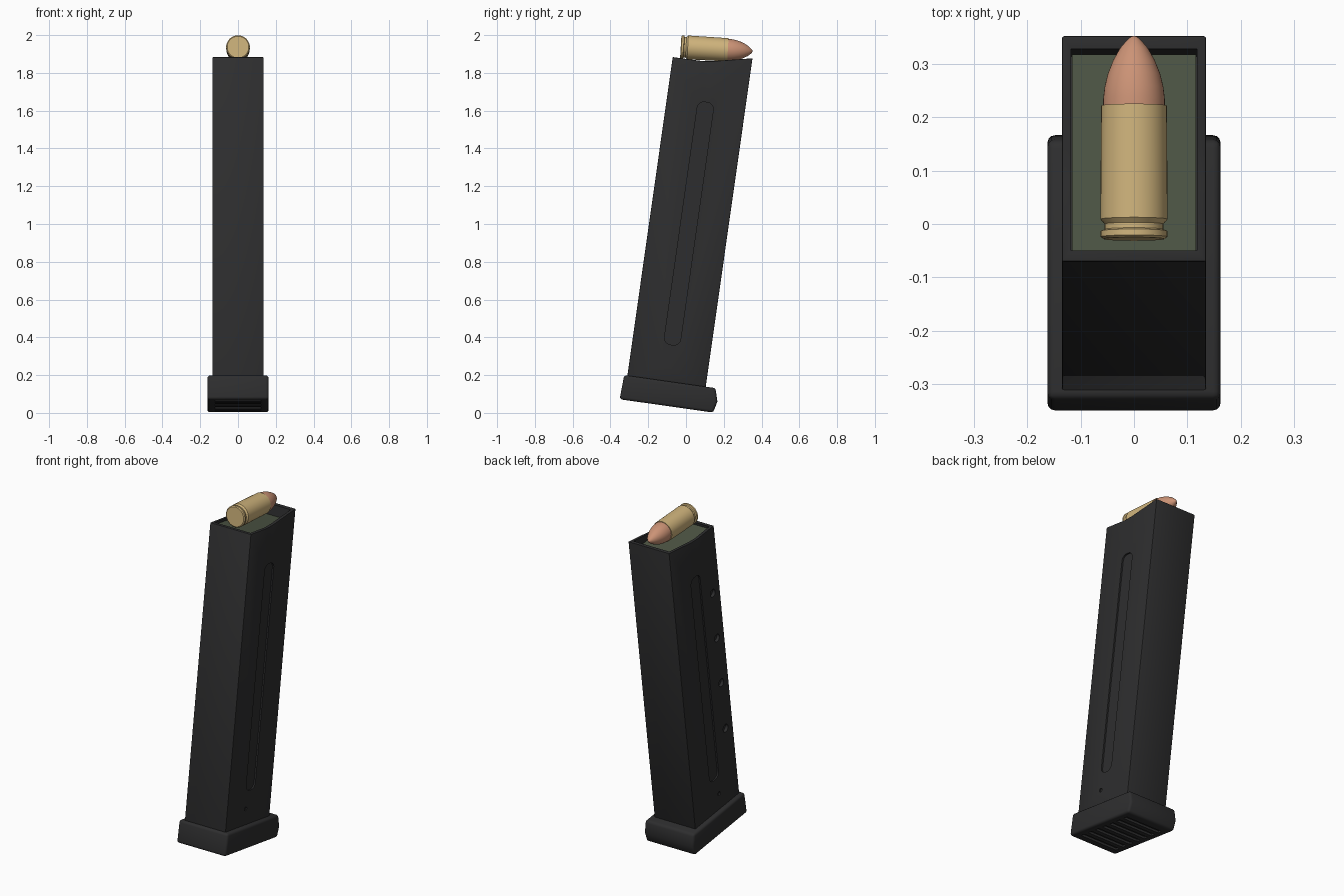
import bpy, bmesh, math
from mathutils import Matrix, Vector

if "Cube" in bpy.data.objects:
    bpy.data.objects.remove(bpy.data.objects["Cube"])

LEAN = Matrix.Rotation(math.radians(-8.1), 4, 'X')


def material(name, rgb):
    m = bpy.data.materials.new(name)
    m.diffuse_color = (*rgb, 1)
    m.use_nodes = True
    m.node_tree.nodes["Principled BSDF"].inputs["Base Color"].default_value = m.diffuse_color
    return m


BLACK = material("matte_black", (0.027, 0.027, 0.028))
GREEN = material("olive_green", (0.075, 0.092, 0.058))
BRASS = material("brass", (0.62, 0.45, 0.20))
COPPER = material("copper", (0.60, 0.29, 0.18))


def make(name, bm, mat=None, matrix=LEAN):
    bmesh.ops.recalc_face_normals(bm, faces=bm.faces)
    bm.transform(matrix)
    me = bpy.data.meshes.new(name)
    bm.to_mesh(me)
    bm.free()
    ob = bpy.data.objects.new(name, me)
    bpy.context.collection.objects.link(ob)
    if mat:
        me.materials.append(mat)
    return ob


def prism(bm, pts, x0, x1):
    """Extrude a (y, z) outline from x0 to x1."""
    face = bm.faces.new([bm.verts.new((x0, y, z)) for y, z in pts])
    ext = bmesh.ops.extrude_face_region(bm, geom=[face])
    verts = [v for v in ext["geom"] if isinstance(v, bmesh.types.BMVert)]
    bmesh.ops.translate(bm, verts=verts, vec=(x1 - x0, 0, 0))


def rect(y0, y1, z0, z1):
    return [(y0, z0), (y1, z0), (y1, z1), (y0, z1)]


def rounded(y0, y1, z0, z1, r, n=6):
    """Outline of a rectangle with rounded corners."""
    pts = []
    corners = [(y1 - r, z1 - r), (y0 + r, z1 - r), (y0 + r, z0 + r), (y1 - r, z0 + r)]
    for q, (cy, cz) in enumerate(corners):
        for i in range(n + 1):
            a = math.pi / 2 * (q + i / n)
            pts.append((cy + r * math.cos(a), cz + r * math.sin(a)))
    return pts


def select(ob):
    bpy.ops.object.select_all(action='DESELECT')
    ob.select_set(True)
    bpy.context.view_layer.objects.active = ob


def finish(ob, bevel=0, segments=2, cutter=None):
    select(ob)
    if bevel:
        m = ob.modifiers.new("bevel", 'BEVEL')
        m.width, m.segments, m.limit_method = bevel, segments, 'ANGLE'
        m.angle_limit = math.radians(40)
        bpy.ops.object.modifier_apply(modifier=m.name)
    if cutter:
        m = ob.modifiers.new("cut", 'BOOLEAN')
        m.operation, m.solver, m.object = 'DIFFERENCE', 'EXACT', cutter
        bpy.ops.object.modifier_apply(modifier=m.name)
        bpy.data.objects.remove(cutter)
    select(ob)
    bpy.ops.object.shade_smooth_by_angle(angle=math.radians(35))


# Body cutters: top opening, side channels, pin dimples, witness holes
bm = bmesh.new()
prism(bm, rect(-0.314, 0.060, 1.80, 2.05), -0.118, 0.118)
for s in (-1, 1):
    prism(bm, rounded(-0.169, -0.083, 0.346, 1.643, 0.035), s * 0.126, s * 0.2)
    prism(bm, rounded(-0.167, -0.145, 0.234, 0.256, 0.0109), s * 0.128, s * 0.2)
for z in (0.60, 0.89, 1.175, 1.46):
    prism(bm, rounded(-0.291, -0.245, z - 0.023, z + 0.023, 0.0229), -0.117, -0.2)
body_cutter = make("body_cutter", bm)
body_cutter.hide_render = True

# Magazine body with a rim that rises towards the bullet tip
bm = bmesh.new()
prism(bm, [(-0.335, 0.13), (0.084, 0.13), (0.084, 1.908), (-0.065, 1.876),
           (-0.12, 1.864), (-0.18, 1.856), (-0.335, 1.855)], -0.135, 0.135)
finish(make("magazine_body", bm, BLACK), 0.004, 2, body_cutter)

# Follower plate inside the opening
bm = bmesh.new()
prism(bm, rect(-0.312, 0.058, 1.795, 1.842), -0.116, 0.116)
finish(make("follower", bm, GREEN))

# Base pad with grip grooves across the underside
bm = bmesh.new()
for i in range(7):
    y = -0.29 + i * 0.06
    prism(bm, rect(y - 0.014, y + 0.014, -0.05, 0.034), -0.122, 0.122)
base_cutter = make("base_cutter", bm)
base_cutter.hide_render = True

bm = bmesh.new()
prism(bm, [(-0.358, 0.022), (0.142, 0.022), (0.156, 0.083), (0.136, 0.152),
           (-0.352, 0.152)], -0.162, 0.162)
finish(make("base_pad", bm, BLACK), 0.014, 3, base_cutter)


def lathe(name, profile, mat, n=40):
    """Revolve (distance, radius) points around the cartridge axis."""
    bm = bmesh.new()
    vs = [bm.verts.new((r, d, 0)) for d, r in profile]
    es = [bm.edges.new(p) for p in zip(vs, vs[1:])]
    bmesh.ops.spin(bm, geom=vs + es, cent=(0, 0, 0), axis=(0, 1, 0),
                   angle=2 * math.pi, steps=n)
    bmesh.ops.remove_doubles(bm, verts=bm.verts, dist=1e-5)
    place = Matrix.Translation((0, -0.028, 1.937)) @ Matrix.Rotation(math.radians(-3.4), 4, 'X')
    finish(make(name, bm, mat, place))


# Cartridge: case with extractor groove, and the bullet
lathe("cartridge_case", [(0, 0), (0, 0.057), (0.004, 0.0625), (0.015, 0.0625),
                         (0.018, 0.055), (0.028, 0.055), (0.037, 0.063),
                         (0.25, 0.0615), (0.25, 0)], BRASS)
lathe("bullet", [(0.245, 0), (0.245, 0.058), (0.265, 0.0575), (0.285, 0.055),
                 (0.31, 0.049), (0.335, 0.039), (0.358, 0.026), (0.372, 0.014),
                 (0.379, 0.006), (0.381, 0)], COPPER)
